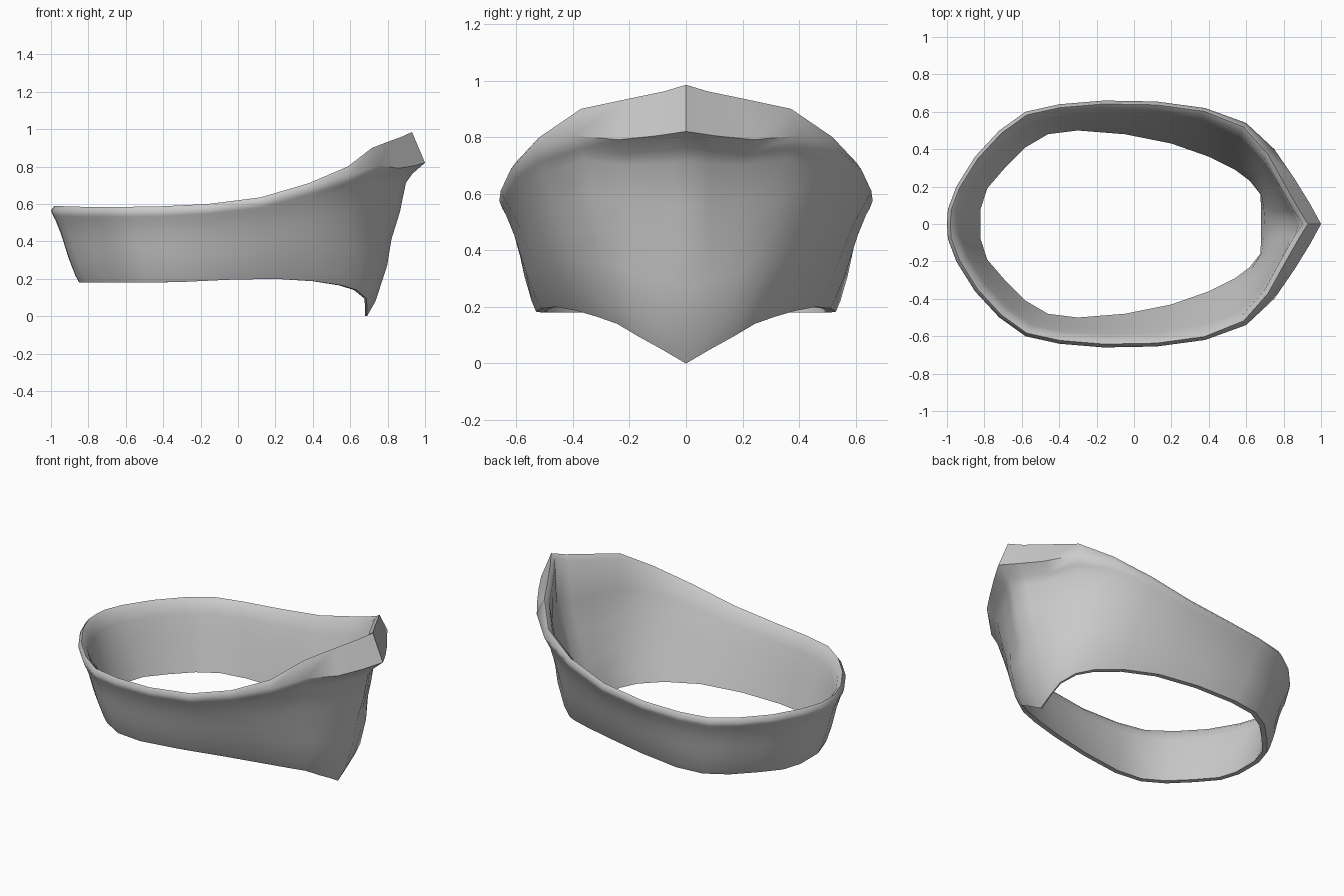
import bpy, bmesh, math
from mathutils import Vector

if "Cube" in bpy.data.objects:
    bpy.data.objects.remove(bpy.data.objects["Cube"])

# Half of the band, front tip to back: outer rim outline (x, y, crest z), inner bottom edge (x, y, z)
HALF = [
    ((1.00, 0.00, .985), (.68, .00, .00)),
    ((.94, .11, .962), (.68, .08, .05)),
    ((.86, .24, .935), (.675, .16, .095)),
    ((.75, .40, .90), (.62, .23, .14)),
    ((.60, .54, .80), (.54, .29, .165)),
    ((.38, .62, .71), (.40, .36, .187)),
    ((.12, .655, .635), (.20, .43, .20)),
    ((-.16, .66, .60), (-.05, .48, .195)),
    ((-.40, .64, .588), (-.30, .50, .183)),
    ((-.58, .60, .585), (-.46, .48, .18)),
    ((-.72, .50, .585), (-.58, .41, .18)),
    ((-.85, .36, .585), (-.69, .30, .18)),
    ((-.95, .20, .588), (-.785, .19, .18)),
    ((-.995, .08, .59), (-.82, .08, .18)),
    ((-1.0, .00, .59), (-.82, .00, .18)),
]
# How strongly each station takes the flared front lip
LIP = [1, .95, .85, .5, .15]
# Outer wall: height fraction, front bulge, side and back bulge
WALL = [(0, 0, 0), (.1, .015, .005), (.33, .005, .005), (.5, -.025, 0),
        (.68, -.035, -.005), (.87, -.062, -.004), (.93, -.045, 0), (1, 0, 0)]


def section(i):
    """Closed cross-section of the band at station i."""
    top, bot = (Vector(p) for p in HALF[i])
    w = LIP[i] if i < len(LIP) else 0
    a, b = HALF[max(i - 1, 0)][0], HALF[min(i + 1, len(HALF) - 1)][0]
    n = Vector((b[1] - a[1], a[0] - b[0], 0)).normalized()
    if i == 0:
        n = Vector((1, 0, 0))
    if i == len(HALF) - 1:
        n = Vector((-1, 0, 0))
    rim = top - Vector((0, 0, .025 + .14 * w))
    base = bot + n * (.03 - .02 * w)

    def outer(t, bulge):
        return base.lerp(rim, t) + n * bulge

    pts = [outer(t, f * w + s * (1 - w)) for t, f, s in WALL]
    c = .018 + .052 * w
    pts.append(top - n * c)
    pts.append(top - n * (c + .027) - Vector((0, 0, .025)))
    for t in (.85, .6, .35, .15):
        pts.append(outer(t, -.03 * w * t) - n * (.03 + .02 * t))
    pts.append(bot)
    return pts


# Curved band, mirrored around the y axis and bridged section to section
half = [section(i) for i in range(len(HALF))]
mirrored = [[Vector((p.x, -p.y, p.z)) for p in s] for s in half[-2:0:-1]]
bm = bmesh.new()
rings = [[bm.verts.new(p) for p in s] for s in half + mirrored]
for r, ring in enumerate(rings):
    nxt = rings[(r + 1) % len(rings)]
    for k in range(len(ring)):
        m = (k + 1) % len(ring)
        bm.faces.new((ring[k], nxt[k], nxt[m], ring[m]))
bmesh.ops.recalc_face_normals(bm, faces=bm.faces)
mesh = bpy.data.meshes.new("band")
bm.to_mesh(mesh)
bm.free()
band = bpy.data.objects.new("band", mesh)
bpy.context.collection.objects.link(band)
bpy.context.view_layer.objects.active = band
band.select_set(True)
bpy.ops.object.shade_smooth_by_angle(angle=math.radians(60))
